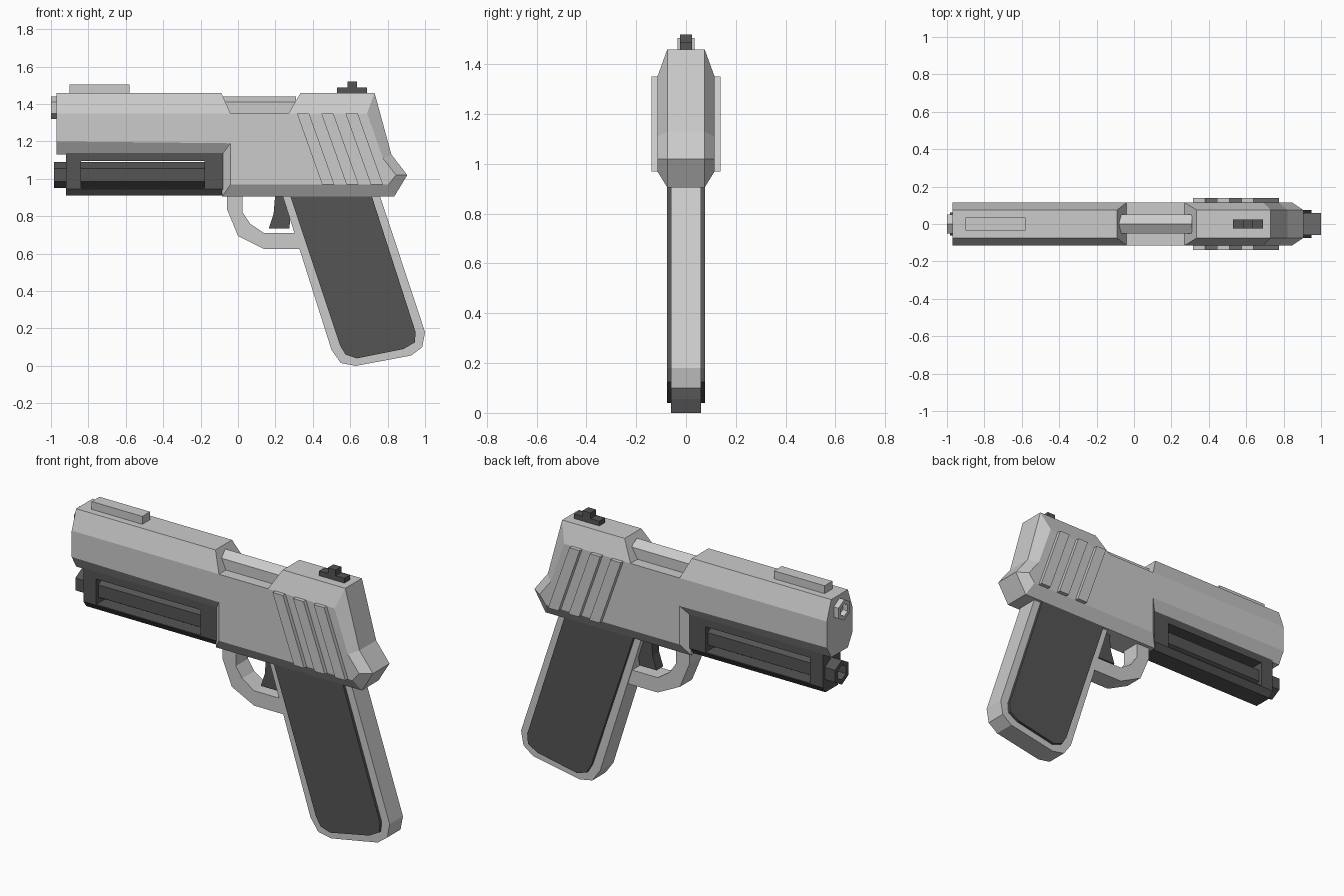
import bpy, bmesh
from math import cos, sin, pi

if "Cube" in bpy.data.objects:
    bpy.data.objects.remove(bpy.data.objects["Cube"])

dark = bpy.data.materials.new("dark_polymer")
dark.diffuse_color = (0.09, 0.09, 0.09, 1)
dark.use_nodes = True
dark.node_tree.nodes["Principled BSDF"].inputs["Base Color"].default_value = dark.diffuse_color


def finish(name, bm, mat=None):
    bmesh.ops.remove_doubles(bm, verts=bm.verts, dist=1e-5)
    bmesh.ops.recalc_face_normals(bm, faces=bm.faces)
    me = bpy.data.meshes.new(name)
    bm.to_mesh(me)
    bm.free()
    ob = bpy.data.objects.new(name, me)
    bpy.context.collection.objects.link(ob)
    if mat:
        me.materials.append(mat)
    return ob


def loft(name, rings, mat=None, caps=True):
    """Bridge matching rings of points; optionally close both ends."""
    bm = bmesh.new()
    loops = [[bm.verts.new(p) for p in r] for r in rings]
    n = len(loops[0])
    for a, b in zip(loops, loops[1:]):
        for i in range(n):
            j = (i + 1) % n
            bm.faces.new((a[i], a[j], b[j], b[i]))
    if caps:
        bm.faces.new(loops[0])
        bm.faces.new(loops[-1])
    return finish(name, bm, mat)


def at_y(profile, y):
    return [(x, y, z) for x, z in profile]


def plate(name, profile, y0, y1, mat=None):
    return loft(name, [at_y(profile, y0), at_y(profile, y1)], mat)


def box(name, x0, x1, y, z0, z1, mat=None):
    return plate(name, [(x0, z0), (x1, z0), (x1, z1), (x0, z1)], -y, y, mat)


def hex_ring(x, r, z):
    return [(x, r * sin(i * pi / 3), z + r * cos(i * pi / 3)) for i in range(6)]


def hex_tube(name, x0, x1, r, bore, z, mat=None):
    """Hexagonal bar with a blind bore at its front end."""
    return loft(name, [hex_ring(x1, r, z), hex_ring(x0, r, z),
                       hex_ring(x0, bore, z), hex_ring(x0 + 0.12, bore, z)], mat)


# Slide and frame body: narrow outline at the centre, wide outline on the sides
narrow = [(-.97, 1.46), (-.09, 1.46), (-.04, 1.35), (.27, 1.35), (.335, 1.46),
          (.73, 1.46), (.82, 1.13), (.905, 1.02), (.835, .905), (-.085, .905),
          (-.085, 1.13), (-.97, 1.13)]
wide = [(-.97, 1.35), (-.04, 1.35), (-.04, 1.35), (.27, 1.35), (.27, 1.35),
        (.69, 1.35), (.775, 1.11), (.845, 1.02), (.805, .97), (-.04, .97),
        (-.04, 1.19), (-.97, 1.2)]
loft("slide", [at_y(wide, -.115), at_y(narrow, -.075),
               at_y(narrow, .075), at_y(wide, .115)])

# Barrel, visible at the muzzle and in the ejection port
hex_tube("barrel", -1.0, .31, .06, .035, 1.38)

# Under-barrel housing with a side window showing the rod
section = [(-.08, 1.14), (-.08, .945), (-.055, .91), (.055, .91), (.08, .945), (.08, 1.14)]
housing = loft("rod_housing", [[(x, y, z) for y, z in section] for x in (-.92, -.06)], dark)
cutter = box("window_cutter", -.84, -.18, .2, .95, 1.095)
cutter.hide_render = True
cutter.hide_set(True)
cut = housing.modifiers.new("window", "BOOLEAN")
cut.operation = "DIFFERENCE"
cut.object = cutter
cut.solver = "EXACT"
hex_tube("guide_rod", -.985, -.1, .07, .042, 1.02, dark)

# Sights
box("front_sight", -.9, -.58, .035, 1.45, 1.505)
box("rear_sight_base", .53, .69, .025, 1.45, 1.487, dark)
box("rear_sight_post", .585, .635, .025, 1.48, 1.52, dark)

# Slanted grip ribs on both sides of the slide
for side in (-1, 1):
    for i in range(3):
        x = .315 + i * .13
        rib = [(x, 1.35), (x + .065, 1.35), (x + .2, .97), (x + .135, .97)]
        plate(f"slide_rib_{i}_{'left' if side < 0 else 'right'}", rib, side * .11, side * .138)

# Trigger guard and trigger
plate("trigger_guard", [(-.06, .93), (-.06, .84), (0, .695), (.14, .625), (.36, .625),
                        (.36, .71), (.14, .71), (.065, .76), (.025, .82), (.025, .93)],
      -.055, .055)
plate("trigger", [(.2, .93), (.19, .81), (.165, .735), (.275, .735), (.29, .93)],
      -.03, .03, dark)

# Grip with a dark panel on each side
plate("grip", [(.232, .93), (.5, .085), (.55, .015), (.63, 0), (.925, .055),
               (.985, .1), (1.0, .18), (.752, .93)], -.06, .06)
panel = [(.272, .93), (.545, .11), (.575, .06), (.635, .04), (.885, .09),
         (.945, .125), (.95, .18), (.708, .93)]
for side, label in ((-1, "left"), (1, "right")):
    plate(f"grip_panel_{label}", panel, side * .055, side * .076, dark)
